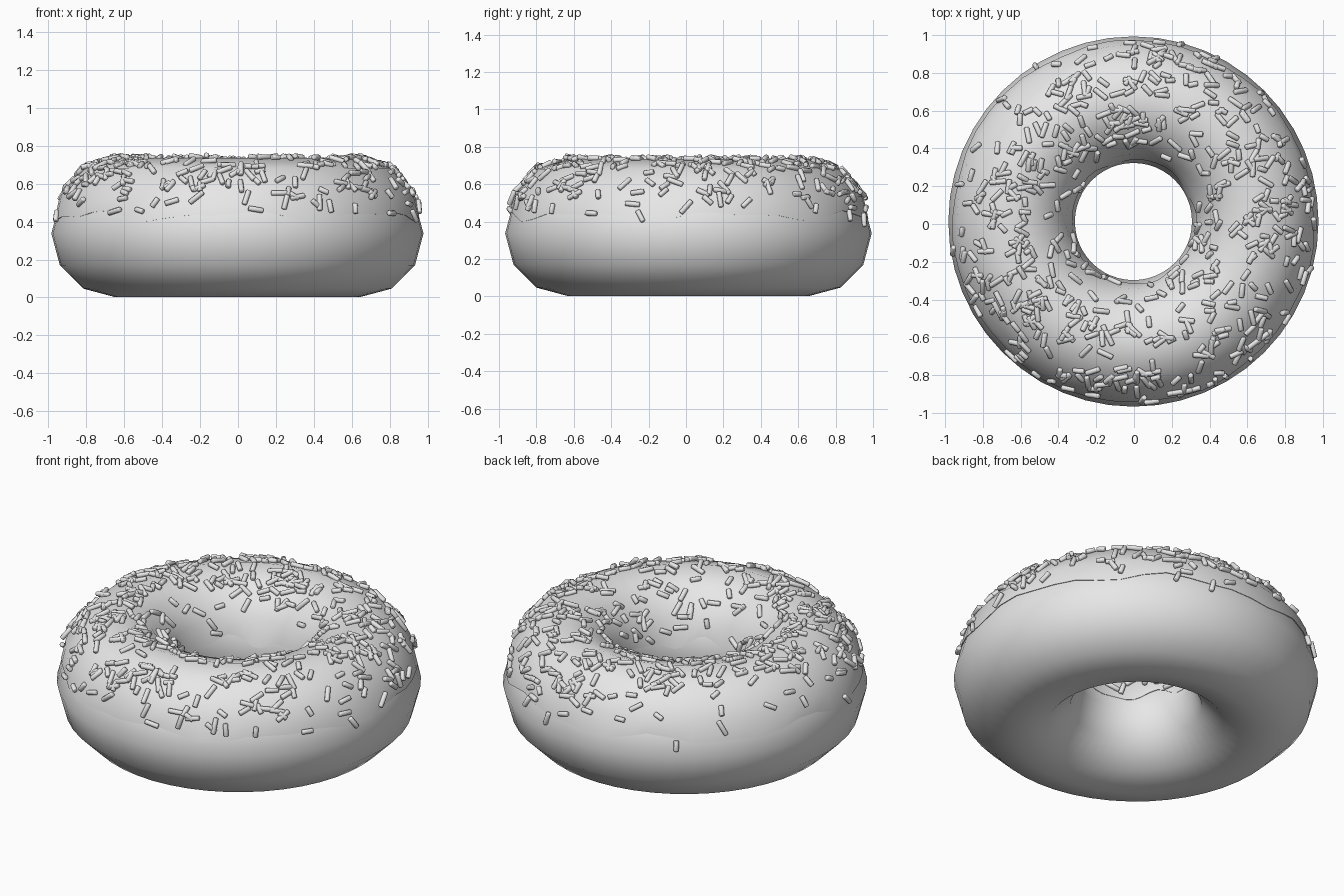
import bpy, bmesh, math, random
from mathutils import Vector, Matrix

cube = bpy.data.objects.get("Cube")
if cube:
    bpy.data.objects.remove(cube, do_unlink=True)

random.seed(11)
CENTRE = Vector((-0.003, 0.013, 0.337))
MAJOR, MINOR, ICING_H = 0.645, 0.335, 0.397
SEGMENTS, STEPS = 48, 12

grey = bpy.data.materials.new("light_grey")
grey.use_nodes = True
grey.diffuse_color = (0.8, 0.8, 0.8, 1)
grey.node_tree.nodes["Principled BSDF"].inputs["Base Color"].default_value = (0.8, 0.8, 0.8, 1)


def add_object(name, bm, sharp_degrees):
    mesh = bpy.data.meshes.new(name)
    bmesh.ops.recalc_face_normals(bm, faces=bm.faces)
    bm.to_mesh(mesh)
    bm.free()
    mesh.materials.append(grey)
    mesh.shade_smooth()
    mesh.set_sharp_from_angle(angle=math.radians(sharp_degrees))
    obj = bpy.data.objects.new(name, mesh)
    bpy.context.collection.objects.link(obj)
    return obj


def ring_point(angle, radius, height):
    return CENTRE + Vector((radius * math.cos(angle), radius * math.sin(angle), height))


def section(theta, height):
    """Point (radius, height) on the 12-sided cross-section."""
    step = 2 * math.pi / STEPS
    i = math.floor(theta / step)
    f = theta / step - i
    a, b = [Vector((MAJOR + MINOR * math.cos(k * step), height * math.sin(k * step)))
            for k in (i, i + 1)]
    return a.lerp(b, f)


def sweep(bm, profile_at, closed):
    rows = []
    for s in range(SEGMENTS):
        angle = 2 * math.pi * s / SEGMENTS
        rows.append([bm.verts.new(ring_point(angle, *p)) for p in profile_at(angle)])
    count = len(rows[0])
    for s in range(SEGMENTS):
        a, b = rows[s], rows[(s + 1) % SEGMENTS]
        for k in range(count if closed else count - 1):
            n = (k + 1) % count
            bm.faces.new((a[k], b[k], b[n], a[n]))


# Dough ring
bm = bmesh.new()
sweep(bm, lambda a: [section(2 * math.pi * k / STEPS, MINOR) for k in range(STEPS)], True)
add_object("dough", bm, 80)


# Icing cap with wavy lower edges, tucked into the dough
def icing_profile(angle):
    outer = math.radians(14 + 3 * math.sin(7 * angle) + 2 * math.sin(13 * angle + 1))
    inner = math.pi - math.radians(12 + 4 * math.sin(5 * angle + 2) + 2 * math.sin(9 * angle))
    middle = [math.pi * k / 6 for k in range(1, 6)]
    points = [section(t, ICING_H) for t in [outer] + middle + [inner]]
    tuck = Vector((0.02, 0))
    return [points[0] - tuck] + points + [points[-1] + tuck]


bm = bmesh.new()
sweep(bm, icing_profile, False)
add_object("icing", bm, 50)

# One rounded sprinkle
bm = bmesh.new()
bmesh.ops.create_cone(bm, cap_ends=True, segments=8, radius1=0.014, radius2=0.014, depth=0.08)
rims = [e for e in bm.edges if abs(e.verts[0].co.z - e.verts[1].co.z) < 0.001]
bmesh.ops.bevel(bm, geom=rims, offset=0.005, segments=2, affect='EDGES', profile=0.5)
sprinkle = bpy.data.meshes.new("sprinkle")
bm.to_mesh(sprinkle)
bm.free()

# Sprinkles scattered over the icing, thinning out down the sides
bm = bmesh.new()
placed = 0
while placed < 570:
    angle = random.uniform(0, 2 * math.pi)
    theta = math.radians(random.uniform(10, 166))
    radius, height = section(theta, ICING_H)
    keep = radius * math.sin(theta) ** 1.2
    if theta < 1.0 and 1.9 < angle < 3.3:
        keep *= 0.3
    if random.random() > keep:
        continue
    slope = section(theta + 0.02, ICING_H) - section(theta - 0.02, ICING_H)
    along = Vector((slope.x * math.cos(angle), slope.x * math.sin(angle), slope.y)).normalized()
    around = Vector((-math.sin(angle), math.cos(angle), 0))
    normal = around.cross(along).normalized()
    turn = random.uniform(0, math.pi)
    axis = along * math.cos(turn) + around * math.sin(turn)
    axis = (axis + normal * random.uniform(-0.15, 0.15)).normalized()
    spin = axis.to_track_quat('Z', 'Y').to_matrix().to_4x4()
    size = Matrix.Diagonal((1, 1, random.uniform(0.6, 1.15), 1))
    spot = ring_point(angle, radius, height) + normal * 0.008
    copy = sprinkle.copy()
    copy.transform(Matrix.Translation(spot) @ spin @ size)
    bm.from_mesh(copy)
    bpy.data.meshes.remove(copy)
    placed += 1
add_object("sprinkles", bm, 50)
bpy.data.meshes.remove(sprinkle)
